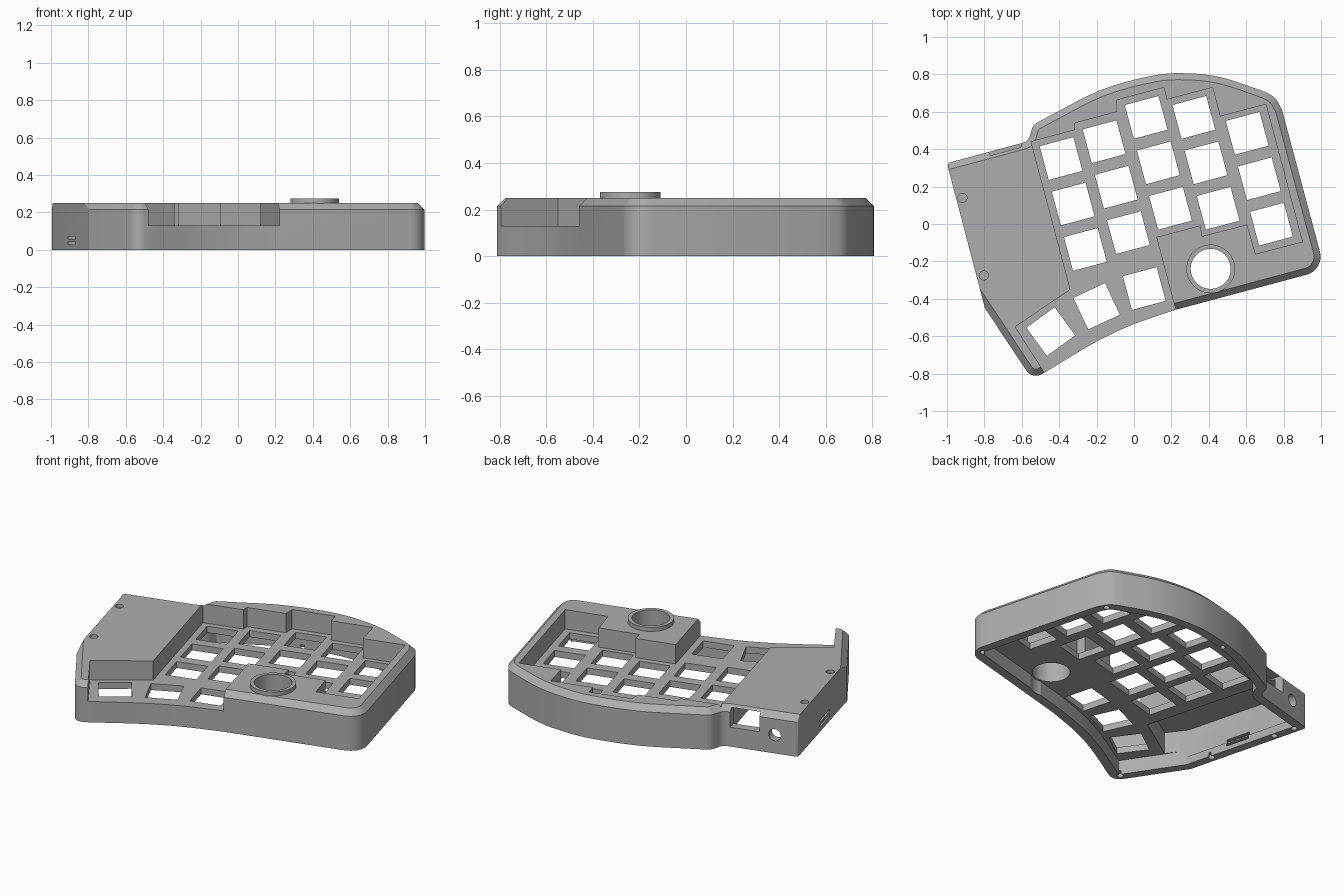
import bpy, bmesh, math
from mathutils import Vector, Matrix

cube = bpy.data.objects.get("Cube")
if cube:
    bpy.data.objects.remove(cube, do_unlink=True)

TILT = math.radians(15)
TOP, FLOOR, PLATE, CHAMFER = 0.25, 0.13, 0.09, 0.035

grey = bpy.data.materials.new("case grey")
grey.use_nodes = True
grey.diffuse_color = (0.42, 0.42, 0.42, 1)
grey.node_tree.nodes["Principled BSDF"].inputs["Base Color"].default_value = (0.42, 0.42, 0.42, 1)


def cross(a, b):
    return a.x * b.y - a.y * b.x


def offset(corners, dists):
    """Move every edge of a counter-clockwise polygon inward by its distance."""
    n, out = len(corners), []
    for i in range(n):
        p, a, b = corners[i], corners[i - 1], corners[(i + 1) % n]
        d1, d2 = (p - a).normalized(), (b - p).normalized()
        p1 = p + Vector((-d1.y, d1.x)) * dists[i - 1]
        p2 = p + Vector((-d2.y, d2.x)) * dists[i]
        c = cross(d1, d2)
        out.append((p1 + p2) / 2 if abs(c) < 0.02 else p1 + d1 * (cross(p2 - p1, d2) / c))
    return out


def fillet(corners, radii, inset=0.0, steps=8):
    """Round the corners that have a radius, keeping the point count fixed."""
    n, out = len(corners), []
    for i in range(n):
        p = corners[i]
        if radii[i] == 0:
            out.append(p)
            continue
        d1 = (p - corners[i - 1]).normalized()
        d2 = (corners[(i + 1) % n] - p).normalized()
        turn = math.atan2(cross(d1, d2), d1.dot(d2))
        side = 1 if turn > 0 else -1
        r = max(radii[i] - side * inset, 0.005)
        start = p - d1 * r * math.tan(abs(turn) / 2)
        centre = start + Vector((-d1.y, d1.x)) * r * side
        for k in range(steps + 1):
            out.append(centre + Matrix.Rotation(turn * k / steps, 2) @ (start - centre))
    return out


def smooth(points, steps=5):
    """Catmull-Rom curve through a few points."""
    pts = [Vector(p) for p in points]
    pts = [2 * pts[0] - pts[1]] + pts + [2 * pts[-1] - pts[-2]]
    out = []
    for a, b, c, d in zip(pts, pts[1:], pts[2:], pts[3:]):
        for k in range(steps):
            t = k / steps
            out.append((2 * b + (c - a) * t + (2 * a - 5 * b + 4 * c - d) * t * t
                        + (3 * b - a - 3 * c + d) * t ** 3) / 2)
    return out + [pts[-2]]


def loft(bm, loops):
    """Closed solid through stacked (outline, height) loops."""
    rings = [[bm.verts.new((p[0], p[1], z)) for p in outline] for outline, z in loops]
    n = len(rings[0])
    for low, high in zip(rings, rings[1:]):
        for i in range(n):
            j = (i + 1) % n
            bm.faces.new((low[i], low[j], high[j], high[i]))
    bm.faces.new(rings[0][::-1])
    bm.faces.new(rings[-1])


def prism(bm, outline, z0, z1):
    loft(bm, [(outline, z0), (outline, z1)])


def disc(x, y, r, n=32):
    return [(x + r * math.cos(k * math.tau / n), y + r * math.sin(k * math.tau / n)) for k in range(n)]


def block(bm, centre, size, angle):
    m = Matrix.Translation(centre) @ Matrix.Rotation(angle, 4, 'Z') @ Matrix.Diagonal((*size, 1))
    bmesh.ops.create_cube(bm, size=1, matrix=m)


def finish(name, bm):
    bmesh.ops.recalc_face_normals(bm, faces=bm.faces)
    mesh = bpy.data.meshes.new(name)
    bm.to_mesh(mesh)
    bm.free()
    mesh.materials.append(grey)
    obj = bpy.data.objects.new(name, mesh)
    bpy.context.collection.objects.link(obj)
    return obj


# Outer outline, counter-clockwise from the back corner of the controller bay
front = smooth([(-.47, -.79), (-.29, -.68), (-.155, -.605), (0, -.535), (.21, -.462)])
back = smooth([(.79, .615), (.74, .685), (.62, .735), (.46, .785), (.3, .805),
               (.11, .795), (-.18, .715), (-.475, .565)])
corners = [Vector((-1, .325)), Vector((-.797, -.45)), Vector((-.545, -.83))] + front
radii = [.02, .05, .06] + [0] * len(front)
corners += [Vector((1.02, -.245))] + back + [Vector((-.54, .53)), Vector((-.565, .442))]
radii += [.1] + [0] * len(back) + [.06, .05]
edge_count = len(corners)

# Case body with a chamfered top rim (the straight bay side stays square)
outer = fillet(corners, radii)
rim = fillet(offset(corners, [0] + [CHAMFER] * (edge_count - 1)), radii, CHAMFER)
bm = bmesh.new()
loft(bm, [(outer, 0), (outer, TOP - CHAMFER), (rim, TOP)])
case = finish("keyboard_case", bm)

cutters = []

# Hollow underside
bm = bmesh.new()
prism(bm, fillet(offset(corners, [.055] * edge_count), radii, .055), -.1, PLATE)
cutters.append(finish("underside_cutter", bm))

# Stepped key well, open at the front
well = [(-.55, .44), (-.34, -.35), (-.635, -.55), (-.42, -.885), (.24, -.9), (.24, -.525), (.12, -.07),
        (.355, -.008), (.365, -.065), (.605, -.003), (.65, -.16), (.9, -.095), (.705, .64),
        (.46, .575), (.42, .73), (.175, .665), (.16, .73), (-.09, .663), (-.09, .6),
        (-.315, .54), (-.315, .503)]
bm = bmesh.new()
prism(bm, well, FLOOR, .4)
cutters.append(finish("key_well_cutter", bm))

# Controller bay cavity
bm = bmesh.new()
prism(bm, [(-.94, .285), (-.755, -.42), (-.67, -.53), (-.39, -.345), (-.59, .38)], .05, .225)
cutters.append(finish("bay_cutter", bm))

# Key openings: five columns of three, and three fanned thumb keys
bm = bmesh.new()
for x, y in ((-.39, .35), (-.16, .44), (.065, .57), (.32, .57), (.605, .485)):
    for row in range(3):
        block(bm, (x + .065 * row, y - .243 * row, .1), (.187, .187, .5), TILT)
for x, y, degrees in ((.055, -.345, 15), (-.2, -.44, 25), (-.445, -.575, 36)):
    block(bm, (x, y, .1), (.187, .187, .5), math.radians(degrees))
# Knob opening
prism(bm, disc(.41, -.24, .118, 48), -.2, .5)
cutters.append(finish("opening_cutter", bm))

# Ports, vents and screw holes
bm = bmesh.new()
along = Vector((math.cos(TILT), math.sin(TILT), 0))
corner = Vector((-1, .325, 0))
block(bm, corner + along * .32 + Vector((0, 0, .178)), (.175, .16, .115), TILT)
jack = corner + along * .14 + Vector((0, 0, .115))
bmesh.ops.create_cone(bm, cap_ends=True, segments=24, radius1=.037, radius2=.037, depth=.2,
                      matrix=Matrix.Translation(jack) @ Matrix.Rotation(TILT, 4, 'Z')
                      @ Matrix.Rotation(math.pi / 2, 4, 'X'))
for z in (.035, .065):
    block(bm, (-.89, -.1, z), (.16, .155, .014), TILT)
for x, y in ((-.917, .14), (-.803, -.275)):
    prism(bm, disc(x, y, .024, 24), TOP - .02, .4)
for x, y in ((.95, -.195), (.74, .64), (-.05, .715), (-.95, .275), (-.917, .14), (-.803, -.275), (-.54, -.765)):
    prism(bm, disc(x, y, .018, 16), -.1, .025)
cutters.append(finish("port_cutter", bm))

# Carve the case and drop the cutters
for cutter in cutters:
    cutter.hide_render = True
    mod = case.modifiers.new(cutter.name, 'BOOLEAN')
    mod.operation, mod.solver, mod.object = 'DIFFERENCE', 'EXACT', cutter
graph = bpy.context.evaluated_depsgraph_get()
carved = bpy.data.meshes.new_from_object(case.evaluated_get(graph))
case.modifiers.clear()
case.data = carved
for cutter in cutters:
    bpy.data.objects.remove(cutter, do_unlink=True)

# Raised collar lining the knob opening
bm = bmesh.new()
loops = [[bm.verts.new((x, y, z)) for x, y in disc(.41, -.24, r, 48)]
         for r, z in ((.107, PLATE), (.13, PLATE), (.13, .275), (.107, .275))]
for a, b in zip(loops, loops[1:] + loops[:1]):
    for i in range(48):
        j = (i + 1) % 48
        bm.faces.new((a[i], a[j], b[j], b[i]))
collar = finish("knob_collar", bm)

bpy.ops.object.select_all(action='DESELECT')
for obj in (case, collar):
    obj.select_set(True)
    bpy.context.view_layer.objects.active = obj
bpy.ops.object.shade_smooth_by_angle(angle=math.radians(25))
